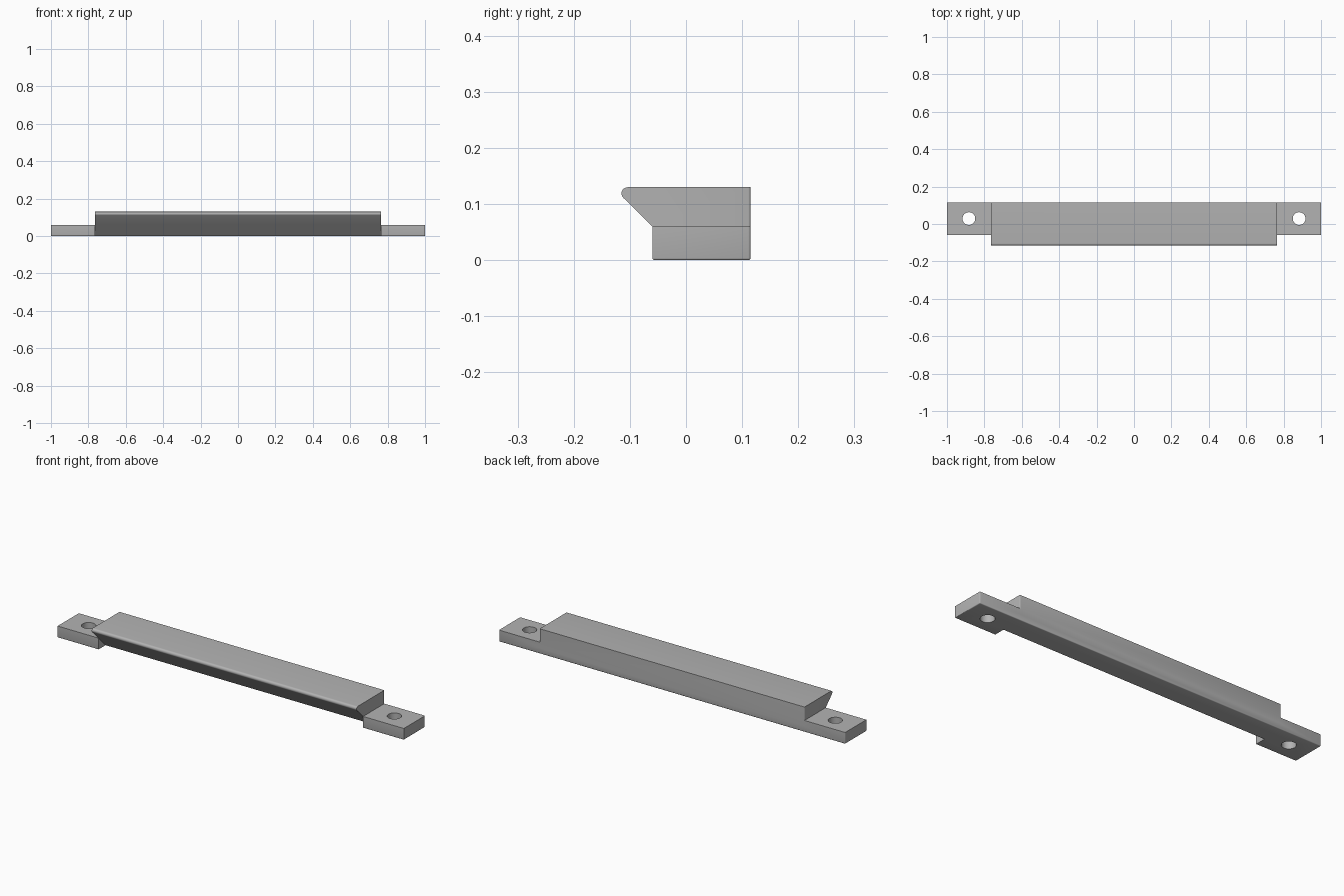
import bpy, bmesh, math
from mathutils import Vector

if "Cube" in bpy.data.objects:
    bpy.data.objects.remove(bpy.data.objects["Cube"])

BACK, FRONT = 0.115, -0.06     # plate depth
PLATE_H, TOP = 0.06, 0.13      # heights
HALF_BAR = 0.765               # half length of the raised bar

grey = bpy.data.materials.new("plain_grey")
grey.use_nodes = True
colour = (0.45, 0.45, 0.45, 1)
grey.diffuse_color = colour
grey.node_tree.nodes["Principled BSDF"].inputs["Base Color"].default_value = colour


def prism(name, profile, half, rounded=None):
    """Extrude a (y, z) profile along x, rounding the edges picked by a rule."""
    bm = bmesh.new()
    face = bm.faces.new([bm.verts.new((-half, y, z)) for y, z in profile])
    res = bmesh.ops.extrude_face_region(bm, geom=[face])
    moved = [v for v in res["geom"] if isinstance(v, bmesh.types.BMVert)]
    bmesh.ops.translate(bm, verts=moved, vec=Vector((2 * half, 0, 0)))
    bmesh.ops.recalc_face_normals(bm, faces=bm.faces)
    if rounded:
        edges = [e for e in bm.edges if rounded(*[v.co for v in e.verts])]
        bmesh.ops.bevel(bm, geom=edges, offset=0.004, segments=3,
                        profile=0.5, affect='EDGES')
    me = bpy.data.meshes.new(name)
    bm.to_mesh(me)
    bm.free()
    me.materials.append(grey)
    ob = bpy.data.objects.new(name, me)
    bpy.context.collection.objects.link(ob)
    return ob


def boolean(target, other, operation):
    mod = target.modifiers.new(operation.title(), 'BOOLEAN')
    mod.operation, mod.object, mod.solver = operation, other, 'EXACT'
    bpy.context.view_layer.objects.active = target
    bpy.ops.object.modifier_apply(modifier=mod.name)
    bpy.data.objects.remove(other)


def back_upright(a, b):
    return min(a.y, b.y) > BACK - 0.001 and abs(a.x - b.x) < 0.001


def plate_edge(a, b):
    return max(a.z, b.z) < 0.001 or back_upright(a, b)


# Mounting plate running the full length
strip = prism("mounting_strip", [(FRONT, 0), (BACK, 0), (BACK, PLATE_H), (FRONT, PLATE_H)],
              1.0, plate_edge)

# Undercut slope below the bar
boolean(strip, prism("undercut", [(-0.2, 0.2), (-0.2, -0.2), (0.2, -0.2)], HALF_BAR),
        'DIFFERENCE')

# Raised bar with a rounded nose along its front lip
r, cy = 0.011, -0.104
cz = TOP - r
nose = [(cy + r * math.cos(math.radians(a)), cz + r * math.sin(math.radians(a)))
        for a in range(90, 226, 15)]
bar = prism("raised_bar", nose + [(-0.03, 0.03), (BACK, 0.03), (BACK, TOP)],
            HALF_BAR, back_upright)
boolean(strip, bar, 'UNION')

# Screw hole in each end tab
for side in (-1, 1):
    bpy.ops.mesh.primitive_cylinder_add(vertices=48, radius=0.034, depth=0.3,
                                        location=(side * 0.883, 0.029, 0.03))
    boolean(strip, bpy.context.object, 'DIFFERENCE')

bpy.ops.object.select_all(action='DESELECT')
strip.select_set(True)
bpy.context.view_layer.objects.active = strip
bpy.ops.object.shade_smooth_by_angle(angle=math.radians(35))
